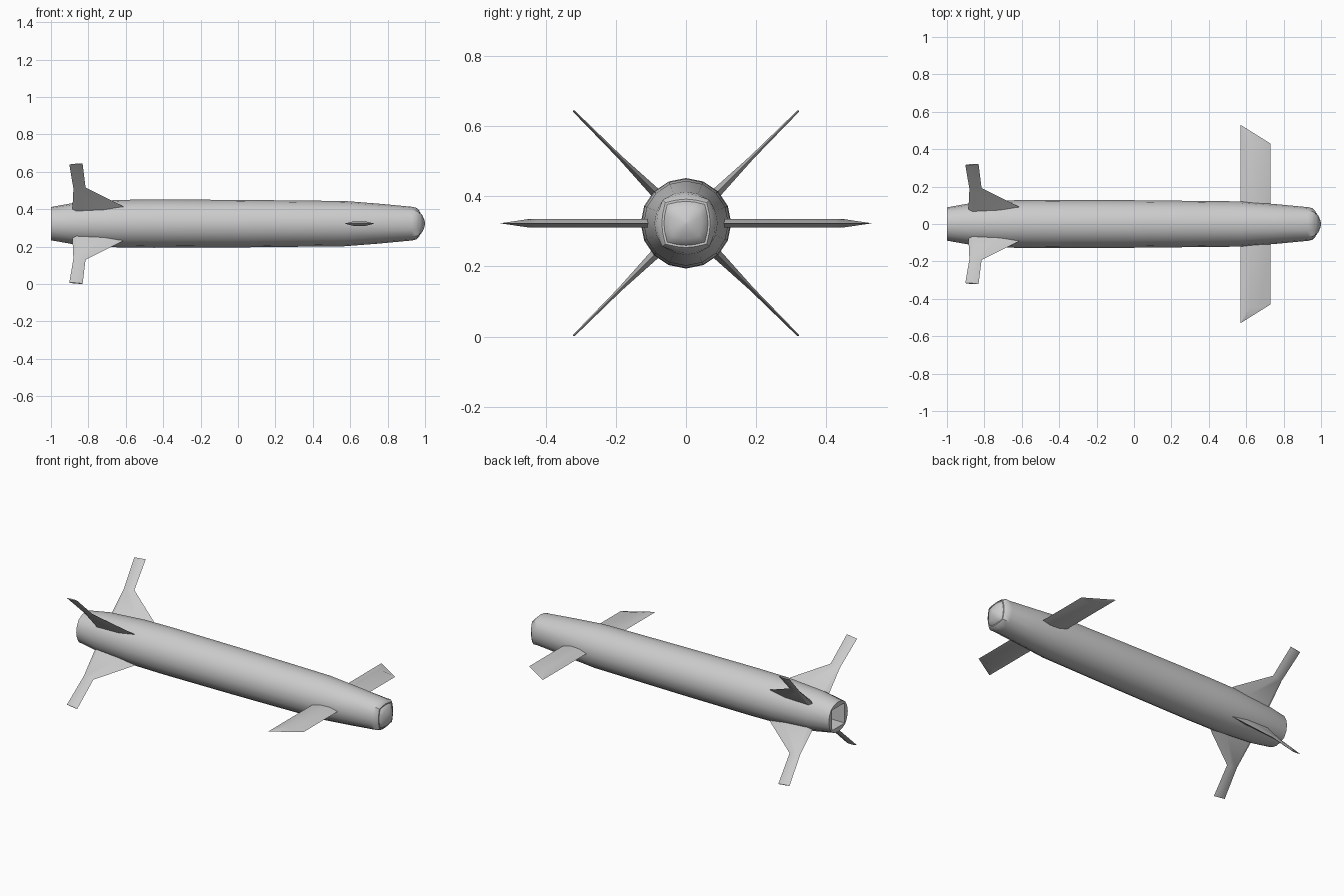
import bpy, bmesh, math
from mathutils import Matrix, Vector

if "Cube" in bpy.data.objects:
    bpy.data.objects.remove(bpy.data.objects["Cube"])

ZC = 0.323   # height of the body axis
SIDES = 16


def finish(bm, name, angle=35):
    bmesh.ops.recalc_face_normals(bm, faces=bm.faces)
    me = bpy.data.meshes.new(name)
    bm.to_mesh(me)
    bm.free()
    ob = bpy.data.objects.new(name, me)
    bpy.context.collection.objects.link(ob)
    ob.location.z = ZC
    bpy.ops.object.select_all(action='DESELECT')
    ob.select_set(True)
    bpy.context.view_layer.objects.active = ob
    bpy.ops.object.shade_smooth_by_angle(angle=math.radians(angle))
    return ob


def ring(bm, x, r, square):
    """Cross-section blending from circle (0) to square (1)."""
    vs = []
    for i in range(SIDES):
        a = 2 * math.pi * i / SIDES
        c, s = math.cos(a), math.sin(a)
        k = r * (1 - square + square / max(abs(c), abs(s)))
        vs.append(bm.verts.new((x, k * c, k * s)))
    return vs


def loft(name, stations, cap_start=True, cap_end=True):
    bm = bmesh.new()
    rings = [ring(bm, *st) for st in stations]
    for a, b in zip(rings, rings[1:]):
        for i in range(SIDES):
            j = (i + 1) % SIDES
            bm.faces.new((a[i], a[j], b[j], b[i]))
    if cap_start:
        bm.faces.new(rings[0])
    if cap_end:
        bm.faces.new(rings[-1])
    return finish(bm, name)


def plate(name, mid, ridge, half, matrix):
    """Sharp-edged blade: outline loop plus a raised inner loop on each side."""
    bm = bmesh.new()
    n = len(mid)
    edge = [bm.verts.new((x, r, 0)) for x, r in mid]
    for sgn in (1, -1):
        top = [bm.verts.new((x, r, sgn * h)) for (x, r), h in zip(ridge, half)]
        for i in range(n - 1):
            bm.faces.new((edge[i], edge[i + 1], top[i + 1], top[i]))
        # strips across the blade, pairing leading and trailing points
        for i in range(n // 2 - 1):
            bm.faces.new((top[i], top[i + 1], top[n - 2 - i], top[n - 1 - i]))
    bm.transform(matrix)
    return finish(bm, name, 20)


# Fuselage with square exhaust recess at the tail and a blunt nose
loft("fuselage", [
    (-0.86, 0.058, 1), (-1.0, 0.060, 1), (-1.0, 0.089, 0.12),
    (-0.87, 0.112, 0), (-0.64, 0.127, 0), (-0.45, 0.129, 0),
    (0.0, 0.127, 0), (0.57, 0.121, 0), (0.75, 0.107, 0),
    (0.93, 0.090, 0.1), (0.955, 0.084, 0.3), (0.97, 0.069, 0.5)])

# Seeker dome
loft("nose_dome", [
    (0.96, 0.067, 0.5), (0.972, 0.062, 0.5), (0.985, 0.045, 0.4),
    (0.995, 0.024, 0.2), (1.0, 0.004, 0)])

# Front wings, swept tips with bevelled ends
wing_edge = [(0.73, 0.07), (0.73, 0.43), (0.57, 0.53), (0.57, 0.07)]
wing_ridge = [(0.68, 0.07), (0.68, 0.425), (0.62, 0.445), (0.62, 0.07)]
for side, sgn in (("left", 1), ("right", -1)):
    plate("wing_" + side, wing_edge, wing_ridge, [0.0125] * 4,
          Matrix.Diagonal((1, sgn, 1, 1)))

# Four diagonal tail fins with a narrow outer blade
fin_edge = [(-0.58, 0.09), (-0.62, 0.135), (-0.815, 0.272), (-0.831, 0.455),
            (-0.902, 0.447), (-0.88, 0.265), (-0.885, 0.12), (-0.885, 0.09)]
fin_ridge = [(-0.70, 0.09), (-0.72, 0.125), (-0.835, 0.265), (-0.850, 0.452),
             (-0.880, 0.449), (-0.865, 0.265), (-0.865, 0.12), (-0.865, 0.09)]
fin_half = [0.016, 0.014, 0.006, 0.003, 0.003, 0.006, 0.014, 0.016]
for i in range(4):
    plate(f"tail_fin_{i + 1}", fin_edge, fin_ridge, fin_half,
          Matrix.Rotation(math.radians(45 + 90 * i), 4, 'X'))
